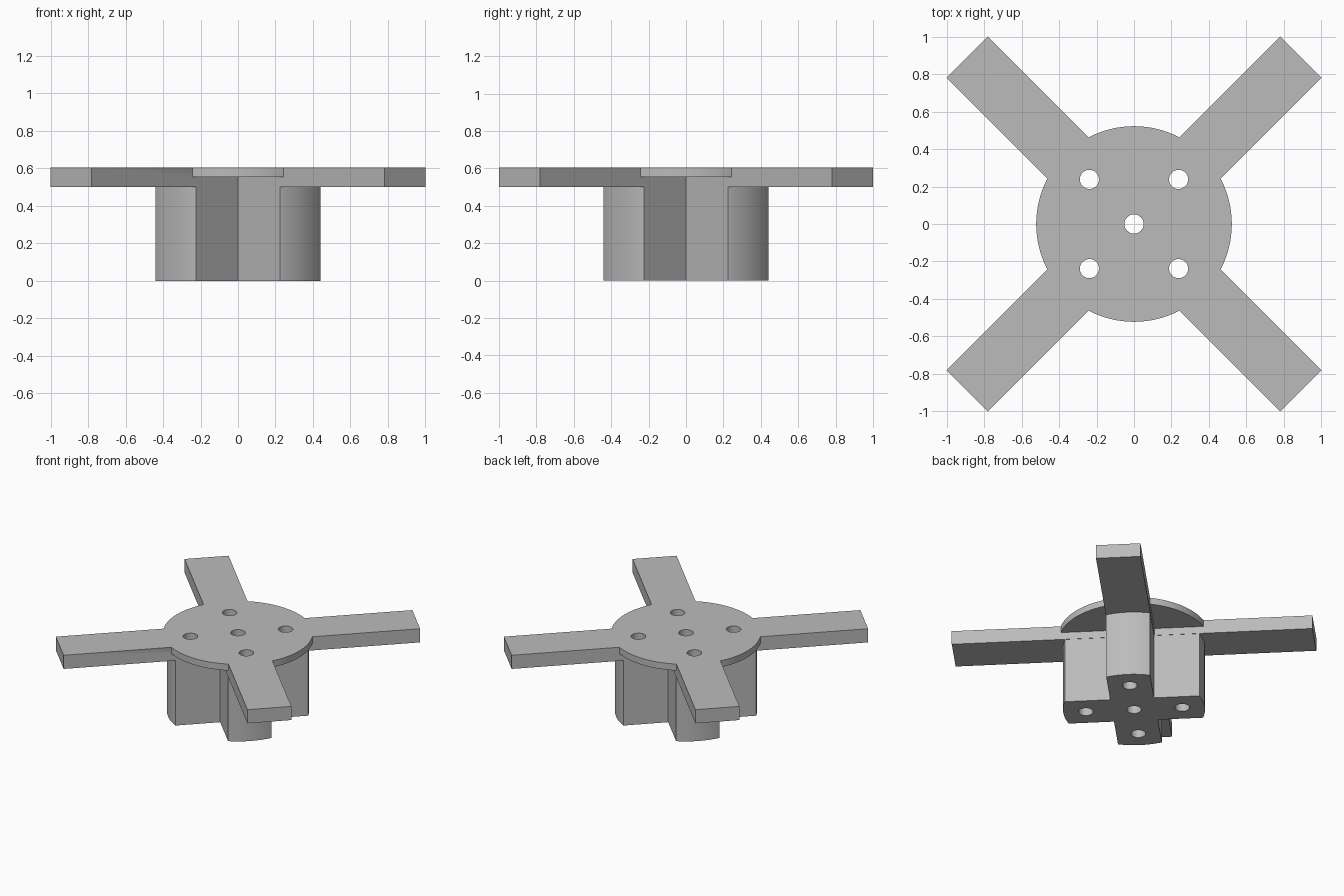
import bpy
from math import radians, pi

cube = bpy.data.objects.get("Cube")
if cube:
    bpy.data.objects.remove(cube, do_unlink=True)

grey = bpy.data.materials.new("plain_grey")
grey.use_nodes = True
GREY = (0.5, 0.5, 0.5, 1)
grey.diffuse_color = GREY
grey.node_tree.nodes["Principled BSDF"].inputs["Base Color"].default_value = GREY


def cylinder(name, radius, z0, z1, x=0, y=0, sides=96):
    bpy.ops.mesh.primitive_cylinder_add(vertices=sides, radius=radius, depth=z1 - z0,
                                        location=(x, y, (z0 + z1) / 2))
    ob = bpy.context.object
    ob.name = name
    ob.data.materials.append(grey)
    return ob


def bar(name, length, width, z0, z1, angle):
    bpy.ops.mesh.primitive_cube_add(size=1, location=(0, 0, (z0 + z1) / 2))
    ob = bpy.context.object
    ob.name = name
    ob.scale = (length, width, z1 - z0)
    ob.rotation_euler.z = radians(angle)
    bpy.ops.object.transform_apply(location=True, rotation=True, scale=True)
    ob.data.materials.append(grey)
    return ob


def combine(target, other, operation, keep=False):
    mod = target.modifiers.new(operation.lower(), "BOOLEAN")
    mod.operation = operation
    mod.solver = "EXACT"
    mod.object = other
    bpy.context.view_layer.objects.active = target
    bpy.ops.object.modifier_apply(modifier=mod.name)
    if not keep:
        bpy.data.objects.remove(other, do_unlink=True)


# Mounting plate: thin disc with four thicker diagonal arms
plate = cylinder("mounting_plate", 0.522, 0.555, 0.605)
for angle in (45, -45):
    combine(plate, bar("arm", 2.52, 0.311, 0.5, 0.605, angle), "UNION")

# Hub: cross-shaped block with rounded ends, running up into the plate
hub = bar("cross_hub", 1.2, 0.306, 0, 0.58, 45)
combine(hub, bar("hub_wing", 1.2, 0.306, 0, 0.58, -45), "UNION")
combine(hub, cylinder("hub_round", 0.494, -0.1, 0.7, sides=128), "INTERSECT")

# Bolt holes: one in the centre and one in each wing, right through
D = 0.238
for x, y in [(0, 0)] + [(sx * D, sy * D) for sx in (1, -1) for sy in (1, -1)]:
    drill = cylinder("drill", 0.051, -0.1, 0.7, x, y, sides=48)
    combine(plate, drill, "DIFFERENCE", keep=True)
    combine(hub, drill, "DIFFERENCE")

# Smooth the curved walls and keep the edges crisp
for ob in (plate, hub):
    bpy.ops.object.select_all(action="DESELECT")
    ob.select_set(True)
    bpy.context.view_layer.objects.active = ob
    bpy.ops.object.shade_smooth_by_angle(angle=pi / 9)
